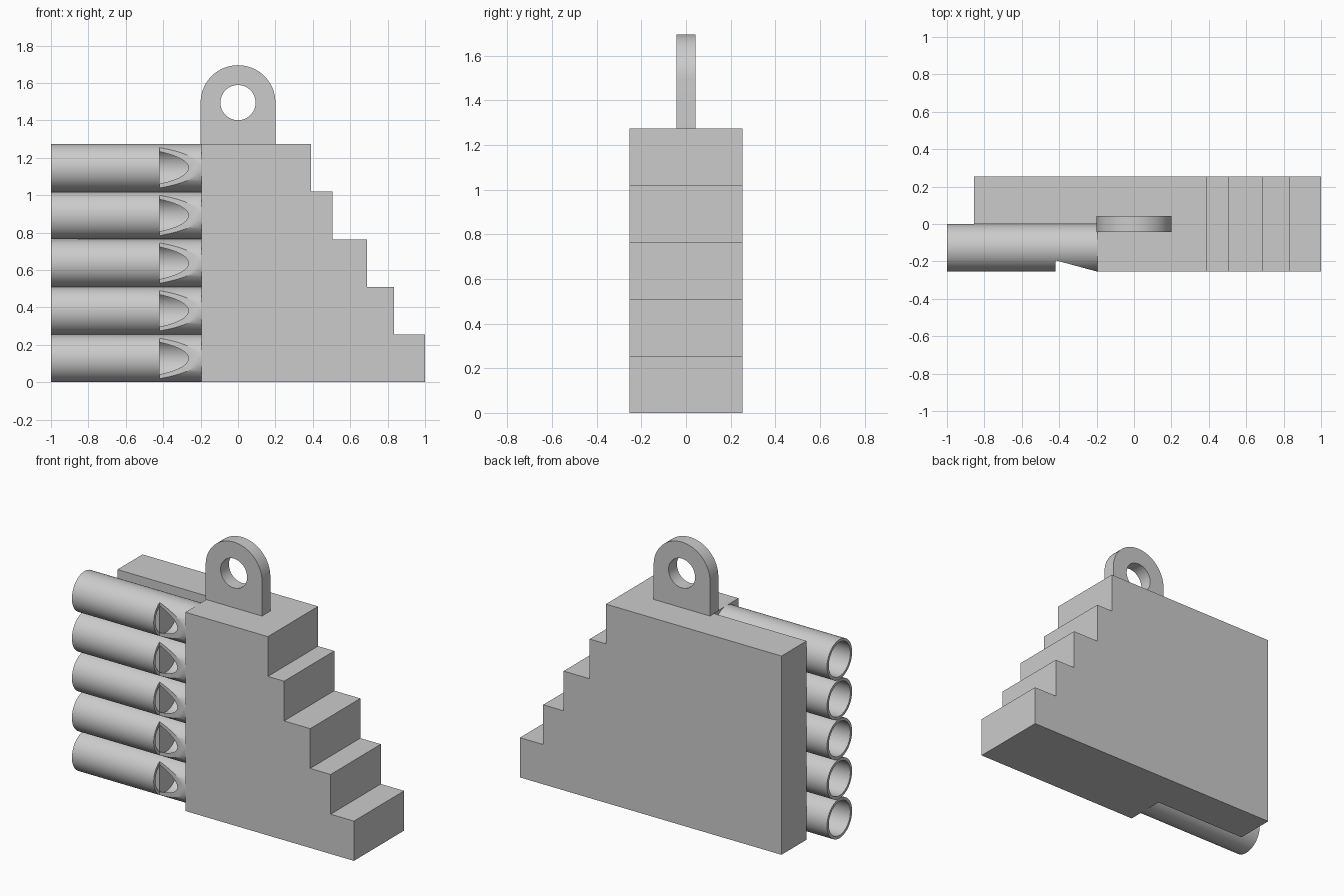
import bpy, bmesh, math
from mathutils import Vector

if "Cube" in bpy.data.objects:
    bpy.data.objects.remove(bpy.data.objects["Cube"])

D = 0.254                  # half depth of the body
R, BORE = 0.127, 0.109     # pipe radii
PITCH = 0.2548             # pipe spacing, also step height
STEPS = [1.0, 0.835, 0.69, 0.505, 0.39]
FRONT_X, BACK_X = -0.195, -0.855
TOP = PITCH * 5

mat = bpy.data.materials.new("plain grey")
mat.diffuse_color = (0.6, 0.6, 0.6, 1)
mat.use_nodes = True
mat.node_tree.nodes["Principled BSDF"].inputs["Base Color"].default_value = mat.diffuse_color


def prism(name, pts, direction):
    """Extrude a closed 3D outline along a direction."""
    bm = bmesh.new()
    face = bm.faces.new([bm.verts.new(p) for p in pts])
    res = bmesh.ops.extrude_face_region(bm, geom=[face])
    moved = [v for v in res["geom"] if isinstance(v, bmesh.types.BMVert)]
    bmesh.ops.translate(bm, vec=Vector(direction), verts=moved)
    bmesh.ops.recalc_face_normals(bm, faces=bm.faces)
    me = bpy.data.meshes.new(name)
    bm.to_mesh(me)
    bm.free()
    me.materials.append(mat)
    ob = bpy.data.objects.new(name, me)
    bpy.context.collection.objects.link(ob)
    return ob


def rod(name, x0, x1, z, r, flat=-1.0):
    """Round bar along x, optionally flattened on its front."""
    pts = []
    for i in range(64):
        a = 2 * math.pi * i / 64
        pts.append((x0, -R + max(r * math.cos(a), flat), z + r * math.sin(a)))
    return prism(name, pts, (x1 - x0, 0, 0))


def activate(ob):
    bpy.ops.object.select_all(action='DESELECT')
    ob.select_set(True)
    bpy.context.view_layer.objects.active = ob


def cut(ob, cutter):
    activate(ob)
    m = ob.modifiers.new("cut", 'BOOLEAN')
    m.operation, m.solver, m.object = 'DIFFERENCE', 'EXACT', cutter
    bpy.ops.object.modifier_apply(modifier=m.name)
    bpy.data.objects.remove(cutter)


def smooth(ob):
    activate(ob)
    bpy.ops.object.shade_smooth_by_angle(angle=math.radians(30))


# Stepped body
outline = [(BACK_X, D, 0)]
for i, x in enumerate(STEPS):
    outline += [(x, D, i * PITCH), (x, D, (i + 1) * PITCH)]
outline.append((BACK_X, D, TOP))
body = prism("stepped_body", outline, (0, -2 * D, 0))

# Recess in the body where the pipes stick out
cut(body, prism("recess_cutter", [(-1.2, 0, -0.1), (FRONT_X, 0, -0.1),
                                  (FRONT_X, 0, TOP + 0.1), (-1.2, 0, TOP + 0.1)], (0, -0.5, 0)))

for i, x in enumerate(STEPS):
    z = PITCH * (i + 0.5)
    # Bore of each pipe inside the body
    cut(body, rod("bore_cutter", FRONT_X - 0.1, x - 0.03, z, BORE))
    # Pipe with a sloped sound window
    pipe = rod(f"pipe_{i + 1}", -1.0, FRONT_X, z, R)
    cut(pipe, rod("bore_cutter", -1.1, FRONT_X + 0.1, z, BORE))
    wedge = [(-0.42, -0.194), (-0.2, -0.2535), (-0.2, -0.32), (-0.42, -0.32)]
    cut(pipe, prism("window_cutter", [(a, b, z - 0.125) for a, b in wedge], (0, 0, 0.25)))
    smooth(pipe)
    # Flat-topped plug leaving an air channel to the window
    smooth(rod(f"plug_{i + 1}", -0.75, -0.42, z, BORE + 0.0005, -0.067))
smooth(body)

# Hanging loop
LZ, LR, LT = 1.495, 0.2, 0.042
arch = [(-LR, -LT, TOP), (LR, -LT, TOP)]
arch += [(LR * math.cos(math.pi * k / 32), -LT, LZ + LR * math.sin(math.pi * k / 32)) for k in range(33)]
loop = prism("hanging_loop", arch, (0, 2 * LT, 0))
hole = [(0.094 * math.cos(math.pi * k / 24), -0.2, LZ + 0.094 * math.sin(math.pi * k / 24)) for k in range(48)]
cut(loop, prism("hole_cutter", hole, (0, 0.4, 0)))
smooth(loop)
